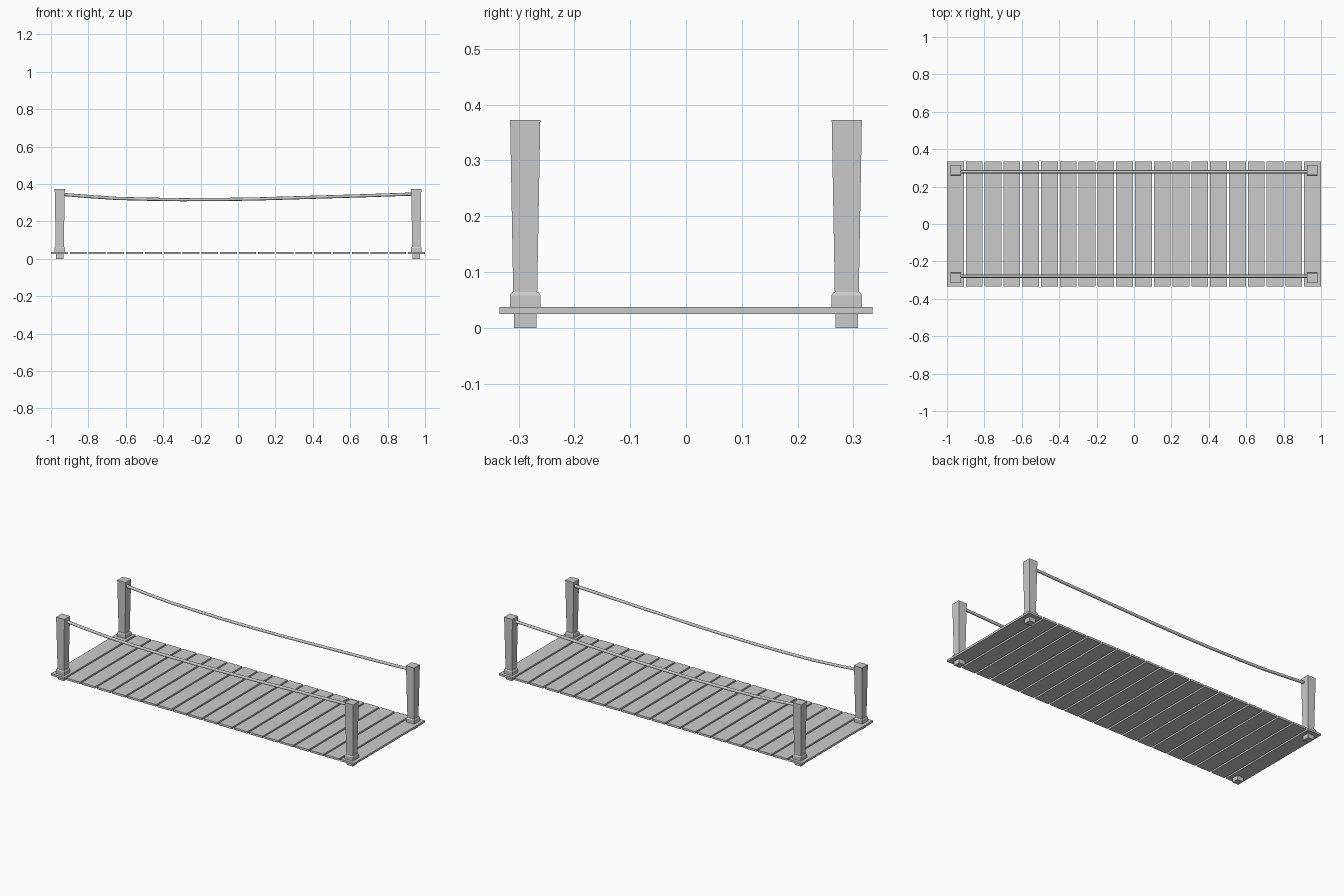
import bpy, bmesh

if "Cube" in bpy.data.objects:
    bpy.data.objects.remove(bpy.data.objects["Cube"])


def make_object(name, bm):
    bmesh.ops.recalc_face_normals(bm, faces=bm.faces)
    mesh = bpy.data.meshes.new(name)
    bm.to_mesh(mesh)
    bm.free()
    obj = bpy.data.objects.new(name, mesh)
    bpy.context.collection.objects.link(obj)
    return obj


def square_stack(name, x, y, profile):
    """Square cross-sections (half width, z) joined into one solid."""
    bm = bmesh.new()
    rings = [[bm.verts.new((x + sx * h, y + sy * h, z))
              for sx, sy in ((-1, -1), (1, -1), (1, 1), (-1, 1))]
             for h, z in profile]
    for a, b in zip(rings, rings[1:]):
        for i in range(4):
            j = (i + 1) % 4
            bm.faces.new((a[i], a[j], b[j], b[i]))
    bm.faces.new(rings[0][::-1])
    bm.faces.new(rings[-1])
    return make_object(name, bm)


# Deck: evenly spaced planks with narrow gaps
COUNT, WIDTH, HALF_LENGTH = 20, 0.09, 0.334
pitch = (2 - WIDTH) / (COUNT - 1)
for i in range(COUNT):
    bm = bmesh.new()
    bmesh.ops.create_cube(bm, size=1)
    bmesh.ops.scale(bm, vec=(WIDTH, 2 * HALF_LENGTH, 0.012), verts=bm.verts)
    plank = make_object(f"deck_plank_{i + 1}", bm)
    plank.location = (-1 + WIDTH / 2 + i * pitch, 0, 0.031)

# Corner posts: flared shaft through a chamfered collar
POST_X, POST_Y = 0.953, 0.288
shaft = [(0.020, 0), (0.0205, 0.03), (0.0215, 0.063), (0.027, 0.372)]
collar = [(0.0275, 0.03), (0.0275, 0.058), (0.0235, 0.064)]
for sx, end in ((-1, "left"), (1, "right")):
    for sy, side in ((-1, "front"), (1, "back")):
        square_stack(f"{side}_{end}_post", sx * POST_X, sy * POST_Y, shaft)
        square_stack(f"{side}_{end}_collar", sx * POST_X, sy * POST_Y, collar)

# Hand ropes: sagging tubes, lowest left of the middle
sag = [(-0.935, 0.344), (-0.8, 0.333), (-0.65, 0.323), (-0.5, 0.319),
       (-0.3, 0.316), (-0.1, 0.317), (0.1, 0.320), (0.3, 0.326),
       (0.5, 0.332), (0.7, 0.338), (0.935, 0.346)]
for sy, side in ((-1, "front"), (1, "back")):
    curve = bpy.data.curves.new(f"{side}_hand_rope", 'CURVE')
    curve.dimensions = '3D'
    curve.bevel_depth = 0.0085
    curve.bevel_resolution = 2
    curve.use_fill_caps = True
    spline = curve.splines.new('POLY')
    spline.points.add(len(sag) - 1)
    for p, (x, z) in zip(spline.points, sag):
        p.co = (x, sy * 0.279, z, 1)
    rope = bpy.data.objects.new(f"{side}_hand_rope", curve)
    bpy.context.collection.objects.link(rope)
